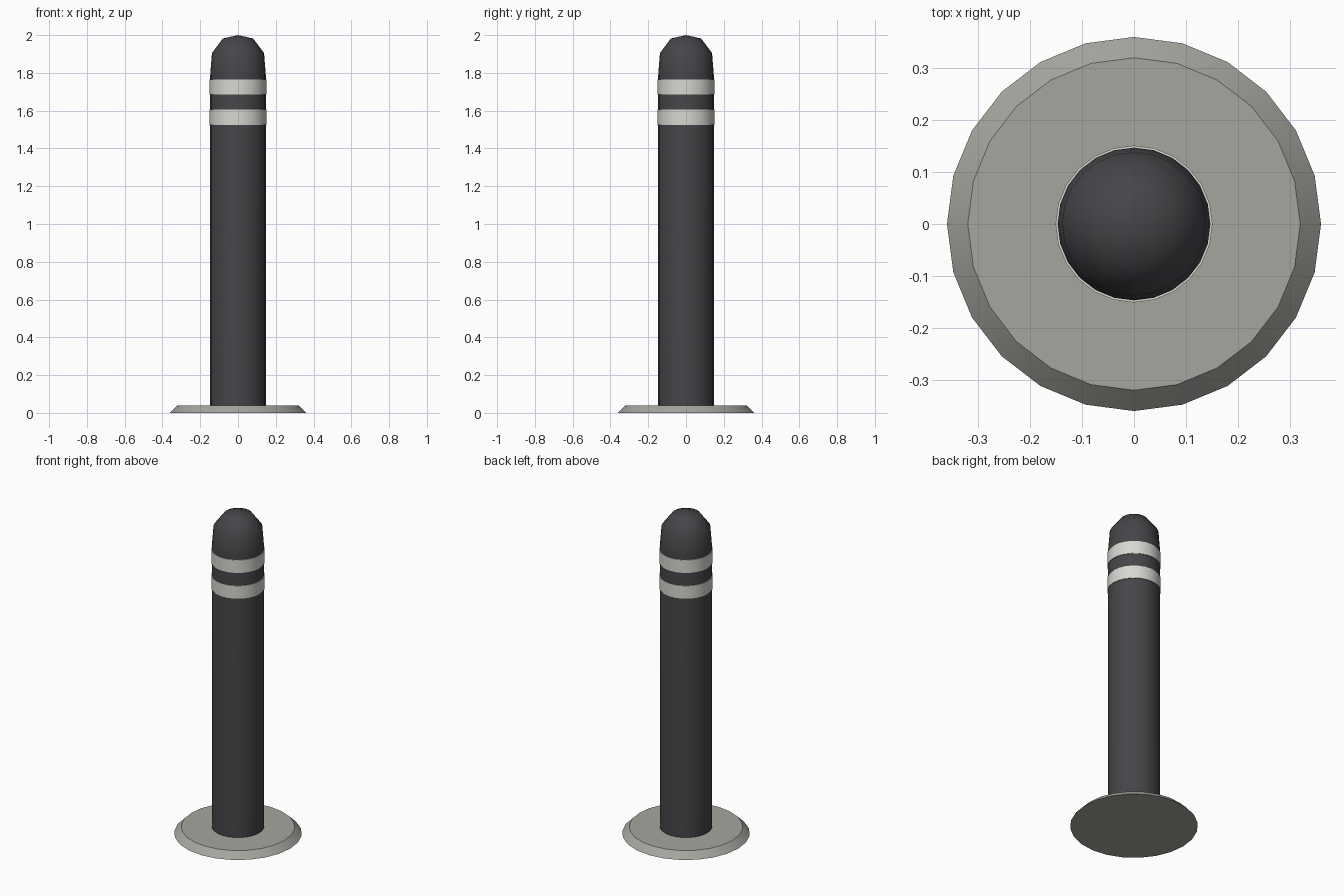
import bpy
import math

SIDES = 24

cube = bpy.data.objects.get("Cube")
if cube:
    bpy.data.objects.remove(cube, do_unlink=True)


def material(name, rgb):
    mat = bpy.data.materials.new(name)
    mat.use_nodes = True
    colour = (*rgb, 1.0)
    mat.diffuse_color = colour
    mat.node_tree.nodes["Principled BSDF"].inputs["Base Color"].default_value = colour
    return mat


def lathe(name, profile, mat, angle=30, closed=False):
    """Spin (radius, height) points, listed bottom to top, around z."""
    verts, rings, faces = [], [], []
    for r, z in profile:
        count = SIDES if r > 0 else 1
        rings.append([len(verts) + i % count for i in range(SIDES)])
        for i in range(count):
            a = math.tau * i / SIDES
            verts.append((r * math.cos(a), r * math.sin(a), z))
    pairs = list(zip(rings, rings[1:]))
    if closed:
        pairs.append((rings[-1], rings[0]))
    for low, high in pairs:
        for i in range(SIDES):
            j = (i + 1) % SIDES
            face = dict.fromkeys((low[i], low[j], high[j], high[i]))
            faces.append(tuple(face))
    # Cap open ends
    if not closed:
        if profile[0][0] > 0:
            faces.append(tuple(reversed(rings[0])))
        if profile[-1][0] > 0:
            faces.append(tuple(rings[-1]))
    mesh = bpy.data.meshes.new(name)
    mesh.from_pydata(verts, [], faces)
    mesh.materials.append(mat)
    obj = bpy.data.objects.new(name, mesh)
    bpy.context.collection.objects.link(obj)
    bpy.ops.object.select_all(action="DESELECT")
    obj.select_set(True)
    bpy.context.view_layer.objects.active = obj
    bpy.ops.object.shade_smooth_by_angle(angle=math.radians(angle))
    return obj


charcoal = material("charcoal", (0.06, 0.06, 0.067))
pale = material("pale_band", (0.68, 0.68, 0.64))
grey = material("base_grey", (0.38, 0.375, 0.345))

# Bevelled ground plate
lathe("base_plate", [(0.36, 0), (0.32, 0.04)], grey)

# Shaft with a rounded cap
lathe("post", [(0.147, 0.03), (0.147, 1.79), (0.138, 1.905),
               (0.08, 1.982), (0, 2.0)], charcoal, angle=60)

# Two reflective bands
for name, low, high in (("lower_band", 1.525, 1.605), ("upper_band", 1.685, 1.765)):
    lathe(name, [(0.151, low), (0.151, high), (0.14, high), (0.14, low)],
          pale, closed=True)
